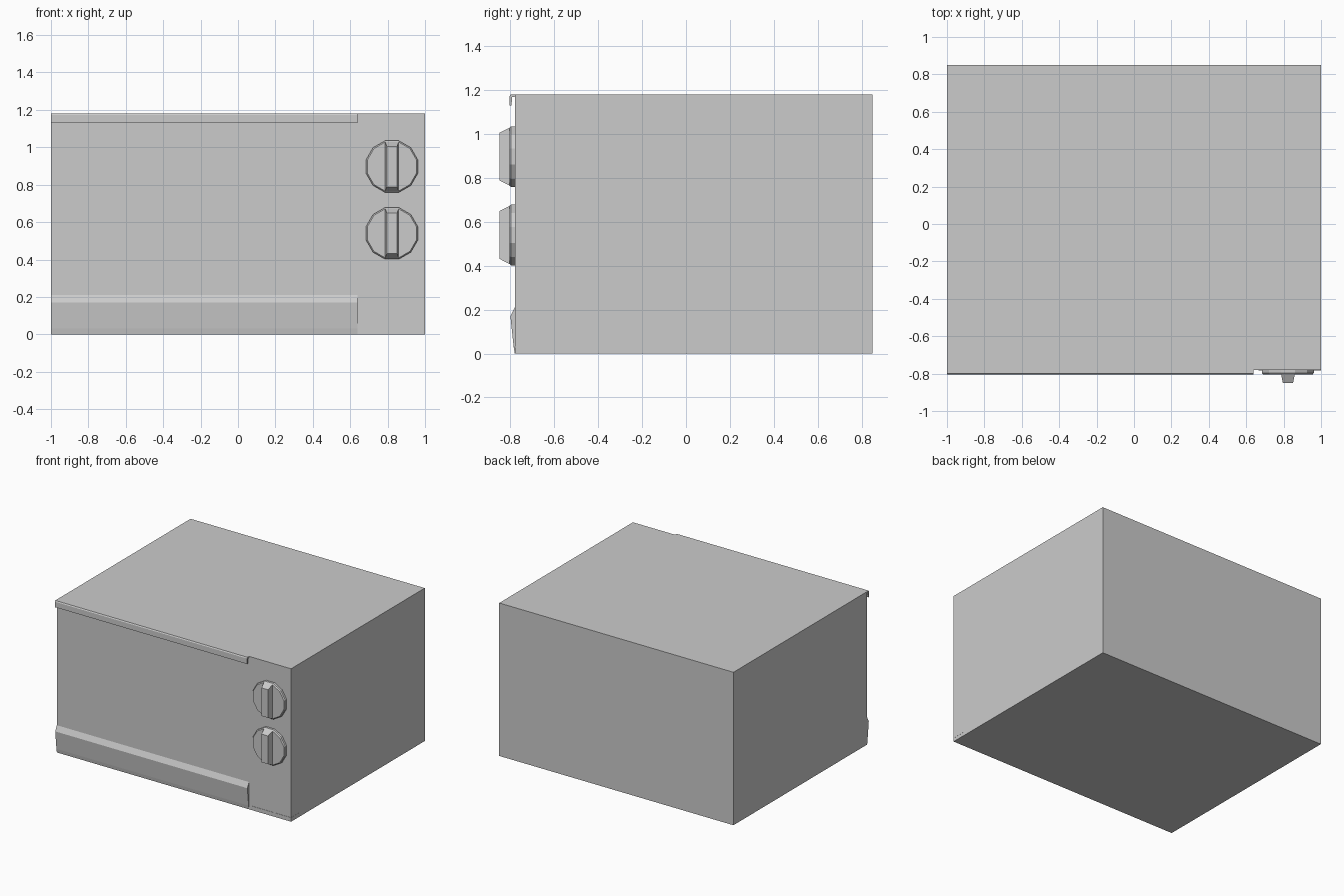
import bpy
import bmesh
from math import pi
from mathutils import Matrix

cube = bpy.data.objects.get("Cube")
if cube:
    bpy.data.objects.remove(cube, do_unlink=True)

GREY = (0.6, 0.6, 0.6, 1)
grey = bpy.data.materials.new("light grey")
grey.use_nodes = True
grey.diffuse_color = GREY
grey.node_tree.nodes["Principled BSDF"].inputs["Base Color"].default_value = GREY

FRONT, BACK, TOP, DOOR_END = -0.78, 0.85, 1.18, 0.64


def finish(name, bm):
    bmesh.ops.recalc_face_normals(bm, faces=bm.faces)
    mesh = bpy.data.meshes.new(name)
    bm.to_mesh(mesh)
    bm.free()
    mesh.materials.append(grey)
    obj = bpy.data.objects.new(name, mesh)
    bpy.context.collection.objects.link(obj)
    return obj


def box(name, x, y, z, taper=None):
    """Box from ranges; taper shrinks its front end in x and z."""
    bm = bmesh.new()
    bmesh.ops.create_cube(bm, size=1)
    for v in bm.verts:
        k = taper if taper and v.co.y < 0 else (1, 1)
        for i, (lo, hi) in enumerate((x, y, z)):
            scale = (k[0], 1, k[1])[i]
            v.co[i] = (lo + hi) / 2 + v.co[i] * (hi - lo) * scale
    return finish(name, bm)


def extrude_profile(name, profile, x0, x1):
    """Run a closed (y, z) profile along x."""
    bm = bmesh.new()
    face = bm.faces.new([bm.verts.new((x0, y, z)) for y, z in profile])
    ext = bmesh.ops.extrude_face_region(bm, geom=[face])["geom"]
    verts = [e for e in ext if isinstance(e, bmesh.types.BMVert)]
    bmesh.ops.translate(bm, verts=verts, vec=(x1 - x0, 0, 0))
    return finish(name, bm)


def knob(name, x, z):
    # Twelve-sided dial with a chamfered rim
    bm = bmesh.new()
    turn = Matrix.Rotation(pi / 2, 4, "X") @ Matrix.Rotation(pi / 12, 4, "Z")
    for r1, r2, y0, y1 in ((0.143, 0.143, FRONT, -0.797),
                           (0.143, 0.136, -0.797, -0.805)):
        place = Matrix.Translation((x, (y0 + y1) / 2, z)) @ turn
        bmesh.ops.create_cone(bm, cap_ends=True, segments=12, radius1=r1,
                              radius2=r2, depth=y0 - y1, matrix=place)
    finish(name + "_dial", bm)
    # Tapered finger grip
    box(name + "_grip", (x - 0.037, x + 0.037), (-0.85, -0.80),
        (z - 0.134, z + 0.134), taper=(0.74, 0.81))


# Casing
box("casing", (-1, 0.999), (FRONT, BACK), (0, TOP))

# Hooked handle lip along the top of the door
extrude_profile("door_handle_lip",
                [(FRONT, TOP), (-0.799, TOP), (-0.804, 1.172), (-0.804, 1.13),
                 (-0.795, 1.13), (-0.792, 1.168), (FRONT, 1.17)], -1, DOOR_END)

# Sloped ledge along the bottom of the door
extrude_profile("door_bottom_ledge",
                [(FRONT, 0.21), (-0.8, 0.17), (-0.785, 0.03), (FRONT, 0)],
                -1, DOOR_END)

# Control knobs
knob("upper_knob", 0.823, 0.897)
knob("lower_knob", 0.823, 0.54)

# Thin seam around the lower front corner
box("front_seam", (0.665, 1), (FRONT - 0.002, FRONT), (0.027, 0.032))
box("side_seam", (0.998, 1), (FRONT - 0.002, -0.67), (0.027, 0.032))
